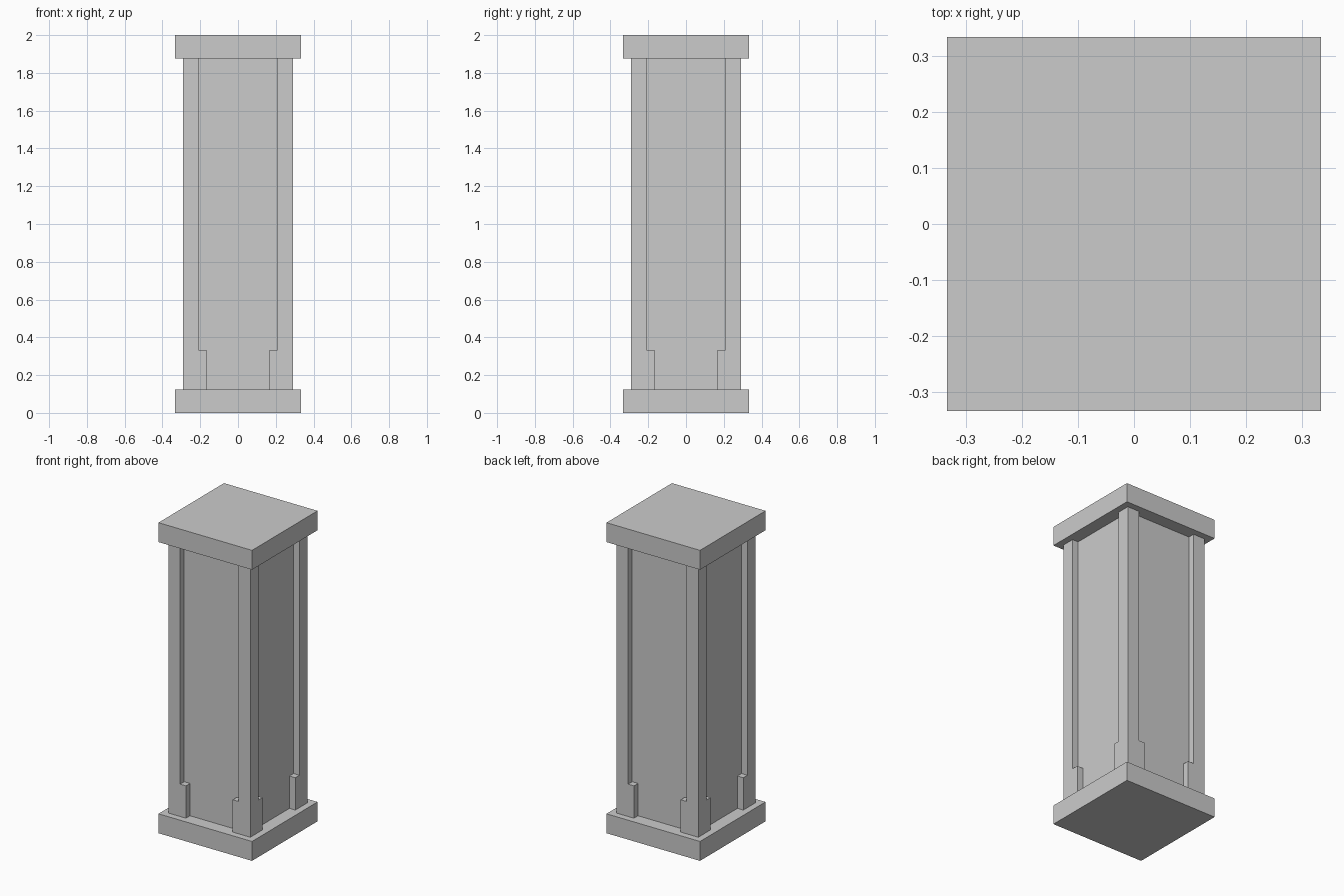
import bpy
import bmesh
from math import pi
from mathutils import Matrix

if "Cube" in bpy.data.objects:
    bpy.data.objects.remove(bpy.data.objects["Cube"])

U = 1 / 24                       # the whole model sits on a 1/24 grid
SLAB, OUTER, CORE = 8 * U, 7 * U, 6 * U
POST_IN, FOOT_IN = 5 * U, 4 * U
Z_BASE, Z_FOOT, Z_CAP, Z_TOP = 3 * U, 8 * U, 45 * U, 2.0


def finish(name, bm):
    bmesh.ops.recalc_face_normals(bm, faces=bm.faces)
    mesh = bpy.data.meshes.new(name)
    bm.to_mesh(mesh)
    bm.free()
    obj = bpy.data.objects.new(name, mesh)
    bpy.context.collection.objects.link(obj)
    return obj


def box(name, half, z0, z1):
    bm = bmesh.new()
    size = Matrix.Diagonal((2 * half, 2 * half, z1 - z0, 1))
    bmesh.ops.create_cube(bm, size=1, matrix=Matrix.Translation((0, 0, (z0 + z1) / 2)) @ size)
    return finish(name, bm)


def corner_post(name, angle):
    """Square post with a wider foot, both flush on the two outer sides."""
    a, p, f = OUTER, POST_IN, FOOT_IN
    rings = (
        (Z_BASE, ((f, f), (a, f), (a, a), (f, a))),
        (Z_FOOT, ((f, f), (a, f), (a, p), (p, p), (p, a), (f, a))),
        (Z_CAP, ((p, p), (a, p), (a, a), (p, a))),
    )
    bm = bmesh.new()
    v = [bm.verts.new((x, y, z)) for z, ring in rings for x, y in ring]
    for face in (
        (3, 2, 1, 0), (10, 11, 12, 13), (4, 5, 6, 7, 8, 9),   # bottom, top, foot ledge
        (0, 1, 5, 4), (3, 0, 4, 9),                           # foot inner sides
        (7, 6, 11, 10), (8, 7, 10, 13),                       # post inner sides
        (1, 2, 12, 11, 6, 5), (2, 3, 9, 8, 13, 12),           # flush outer sides
    ):
        bm.faces.new([v[i] for i in face])
    bm.transform(Matrix.Rotation(angle, 4, 'Z'))
    return finish(name, bm)


# Base and cap slabs, recessed core
box("base_slab", SLAB, 0, Z_BASE)
box("core_shaft", CORE, Z_BASE, Z_CAP)
box("cap_slab", SLAB, Z_CAP, Z_TOP)

# Four corner posts
for i, corner in enumerate(("back_right", "back_left", "front_left", "front_right")):
    corner_post(f"{corner}_post", i * pi / 2)
